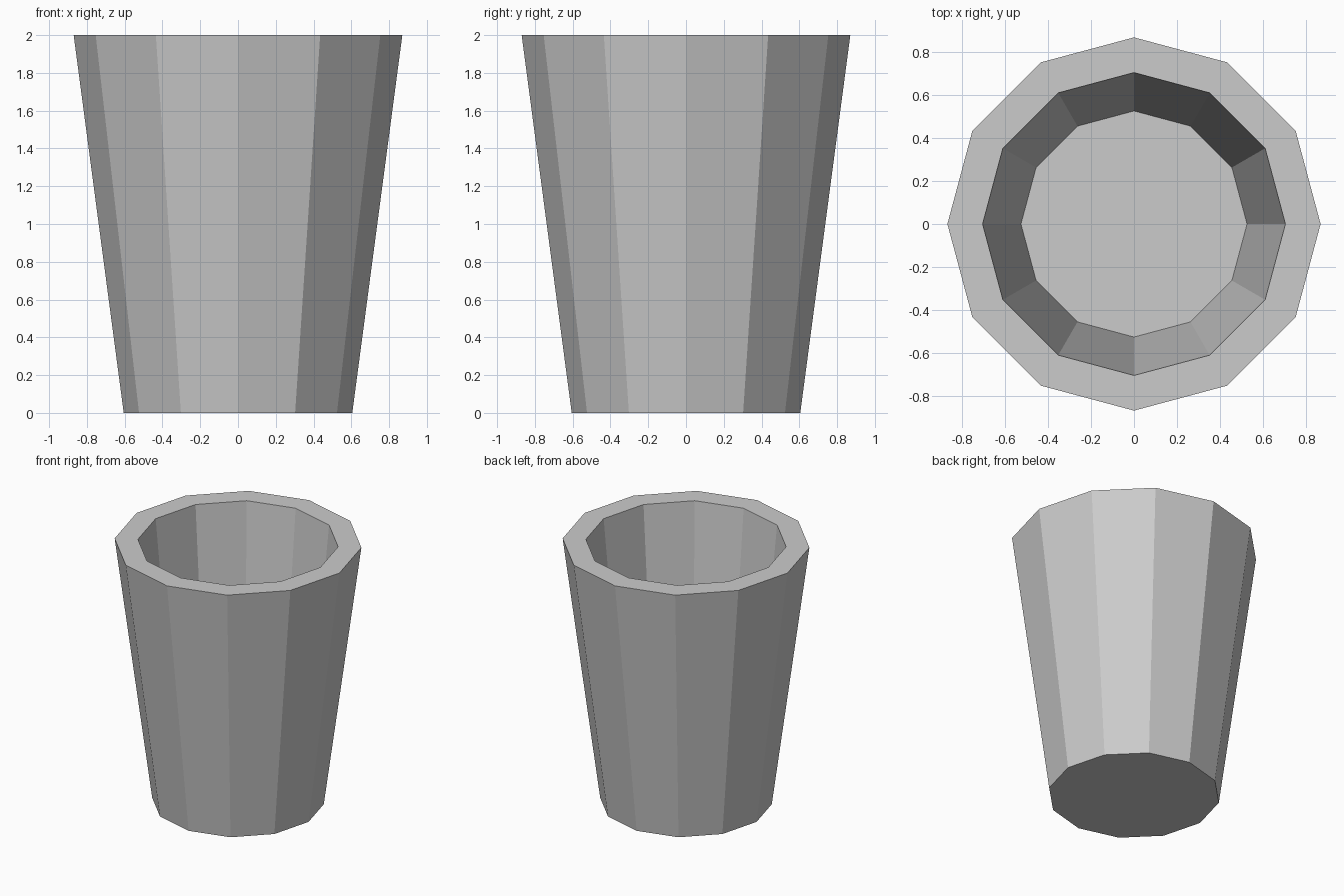
import bpy
import bmesh
from math import cos, sin, tau

if "Cube" in bpy.data.objects:
    bpy.data.objects.remove(bpy.data.objects["Cube"])

SIDES = 12
# Radius and height of each ring: outer base, outer rim, inner rim, inner floor
PROFILE = [(0.605, 0.0), (0.87, 2.0), (0.706, 2.0), (0.527, 0.12)]


def make_ring(bm, radius, z):
    return [bm.verts.new((radius * cos(tau * i / SIDES),
                          radius * sin(tau * i / SIDES), z))
            for i in range(SIDES)]


bm = bmesh.new()
rings = [make_ring(bm, r, z) for r, z in PROFILE]

# Outer wall, flat rim and inner wall
for lower, upper in zip(rings, rings[1:]):
    for i in range(SIDES):
        j = (i + 1) % SIDES
        bm.faces.new((lower[i], lower[j], upper[j], upper[i]))

# Underside and inner floor
bm.faces.new(rings[0][::-1])
bm.faces.new(rings[-1])
bmesh.ops.recalc_face_normals(bm, faces=bm.faces[:])

mesh = bpy.data.meshes.new("tapered_cup")
bm.to_mesh(mesh)
bm.free()
cup = bpy.data.objects.new("tapered_cup", mesh)
bpy.context.collection.objects.link(cup)
